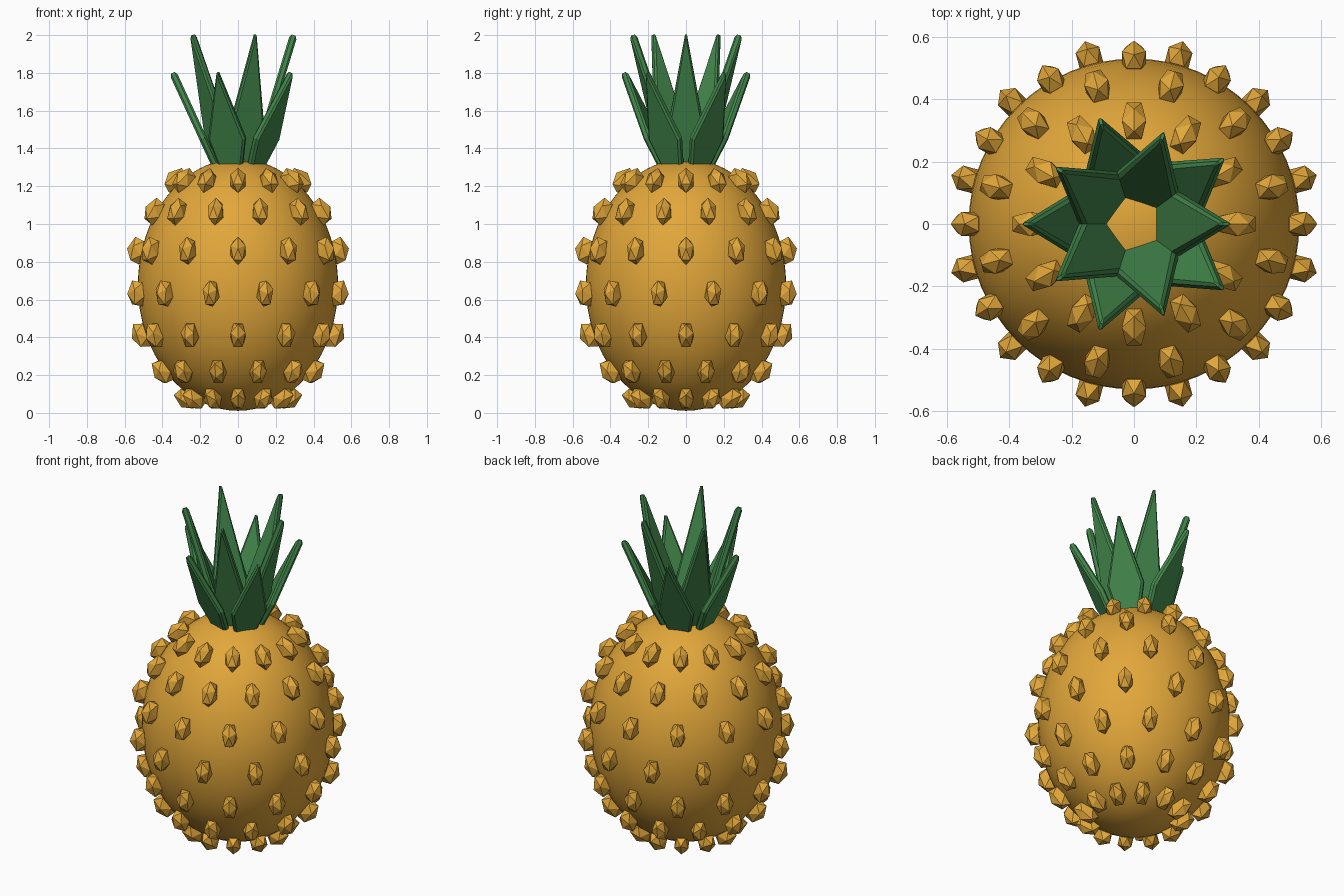
import bpy, bmesh
from math import sin, cos, radians, tau
from mathutils import Matrix, Vector

cube = bpy.data.objects.get("Cube")
if cube:
    bpy.data.objects.remove(cube, do_unlink=True)


def material(name, rgb):
    m = bpy.data.materials.new(name)
    m.use_nodes = True
    m.diffuse_color = (*rgb, 1)
    m.node_tree.nodes["Principled BSDF"].inputs["Base Color"].default_value = (*rgb, 1)
    return m


golden = material("golden rind", (0.76, 0.385, 0.042))
green = material("leaf green", (0.055, 0.24, 0.07))


def finish(bm, name, mat, smooth=False):
    bmesh.ops.recalc_face_normals(bm, faces=bm.faces)
    for f in bm.faces:
        f.smooth = smooth
    mesh = bpy.data.meshes.new(name)
    bm.to_mesh(mesh)
    bm.free()
    mesh.materials.append(mat)
    ob = bpy.data.objects.new(name, mesh)
    bpy.context.collection.objects.link(ob)
    return ob


# Fruit body: a smooth ellipsoid
RADIUS, HALF, MID = 0.53, 0.667, 0.678
bm = bmesh.new()
bmesh.ops.create_uvsphere(
    bm, u_segments=64, v_segments=32, radius=1,
    matrix=Matrix.Translation((0, 0, MID)) @ Matrix.Diagonal((RADIUS, RADIUS, HALF, 1)))
finish(bm, "fruit_body", golden, smooth=True)

# Faceted bumps: staggered rows, each bump facing out from the rind
ROWS, PER_ROW = 7, 12
for row in range(ROWS):
    lat = radians(53.5 - 19.1 * row)
    bm = bmesh.new()
    for i in range(PER_ROW):
        a = tau * (i + 0.5 * (row % 2)) / PER_ROW
        out = Vector((cos(a), sin(a), 0))
        side = Vector((-sin(a), cos(a), 0))
        normal = (out * cos(lat) / RADIUS + Vector((0, 0, sin(lat) / HALF))).normalized()
        up = normal.cross(side)
        centre = out * RADIUS * cos(lat) + Vector((0, 0, MID + HALF * sin(lat))) + normal * 0.023
        frame = Matrix((up, side, normal)).transposed().to_4x4()
        bmesh.ops.create_icosphere(
            bm, subdivisions=1, radius=1,
            matrix=Matrix.Translation(centre) @ frame @ Matrix.Diagonal((0.078, 0.046, 0.055, 1)))
    finish(bm, f"bump_row_{row + 1}", golden)


# Leaves: pointed slabs with chamfered edges, leaning outwards
def leaf(name, angle, base, tip):
    a = radians(angle)
    out = Vector((cos(a), sin(a), 0))
    side = Vector((-sin(a), cos(a), 0))
    start = out * base[0] + Vector((0, 0, base[1]))
    axis = out * tip[0] + Vector((0, 0, tip[1])) - start
    length = axis.length
    axis.normalize()
    face = side.cross(axis)
    bm = bmesh.new()
    rings = []
    for depth, inset in ((-0.02, 0.012), (-0.01, 0), (0.01, 0), (0.02, 0.012)):
        right = [(0.062 - inset, 0), (0.103 - inset, 0.17),
                 (max(0.005 - inset, 0.002), length - inset * 1.5)]
        outline = right + [(-w, t) for w, t in reversed(right)]
        rings.append([bm.verts.new(start + side * w + axis * t + face * depth)
                      for w, t in outline])
    for r0, r1 in zip(rings, rings[1:]):
        for i in range(len(r0)):
            j = (i + 1) % len(r0)
            bm.faces.new((r0[i], r0[j], r1[j], r1[i]))
    bm.faces.new(rings[0])
    bm.faces.new(rings[-1])
    finish(bm, name, green)


for k in range(5):
    leaf(f"inner_leaf_{k + 1}", 72 * k, (0.085, 1.31), (0.295, 2.0))
    leaf(f"outer_leaf_{k + 1}", 72 * k + 36, (0.115, 1.3), (0.345, 1.8))
